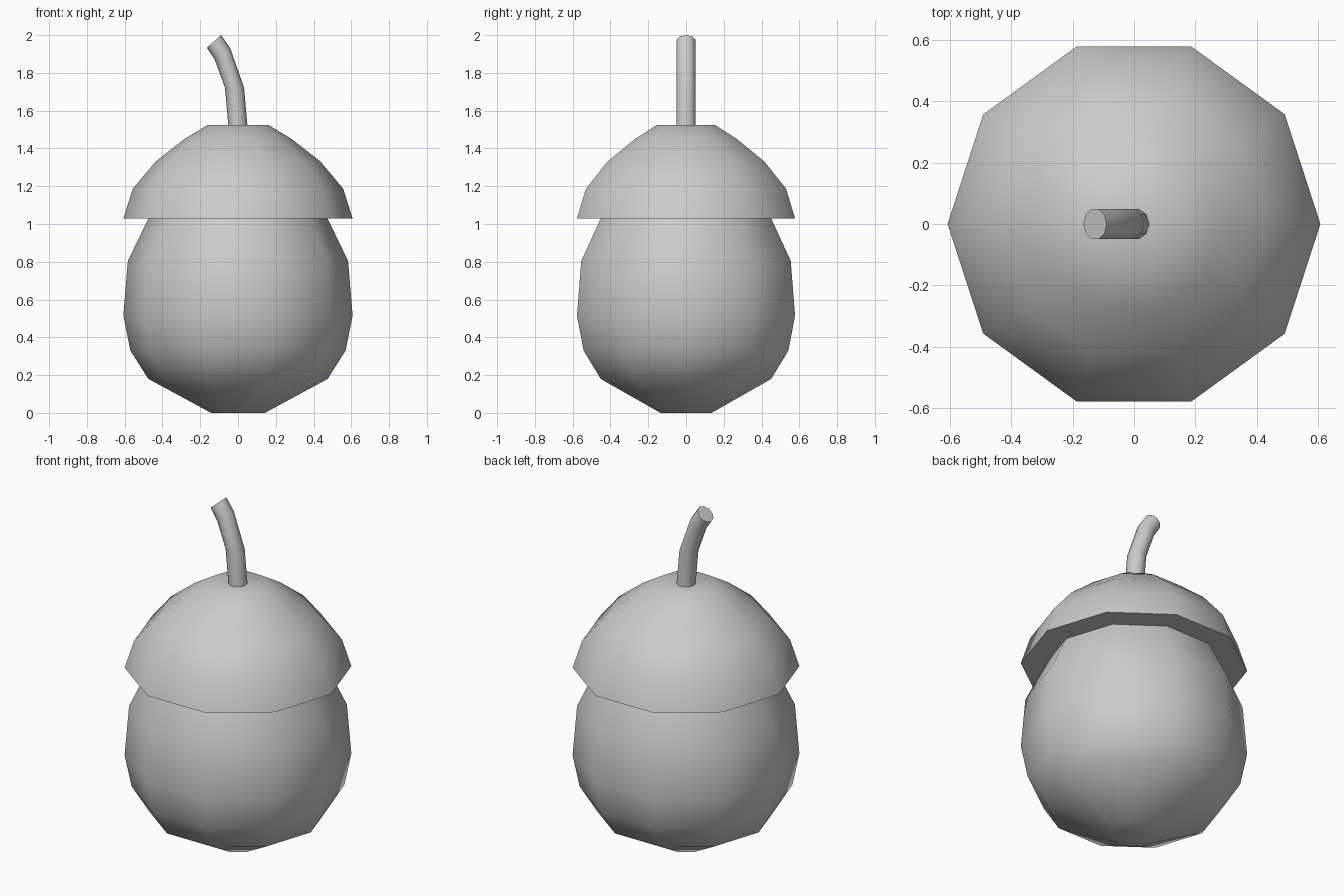
import bpy, bmesh, math

if "Cube" in bpy.data.objects:
    bpy.data.objects.remove(bpy.data.objects["Cube"])

SIDES = 10


def build(name, rings, cap_start=True, cap_end=True):
    """Skin a list of vertex rings, closing the ends when asked."""
    bm = bmesh.new()
    loops = [[bm.verts.new(p) for p in ring] for ring in rings]
    for a, b in zip(loops, loops[1:]):
        for i in range(SIDES):
            j = (i + 1) % SIDES
            bm.faces.new((a[i], a[j], b[j], b[i]))
    if cap_start:
        bm.faces.new(loops[0][::-1])
    if cap_end:
        bm.faces.new(loops[-1])
    mesh = bpy.data.meshes.new(name)
    bm.to_mesh(mesh)
    bm.free()
    obj = bpy.data.objects.new(name, mesh)
    bpy.context.collection.objects.link(obj)
    bpy.ops.object.select_all(action='DESELECT')
    obj.select_set(True)
    bpy.context.view_layer.objects.active = obj
    bpy.ops.object.shade_smooth_by_angle(angle=math.radians(60))
    return obj


def ring(left, right, ry):
    """Ellipse ring spanning two (x, z) points, with half depth ry in y."""
    cx, cz = (left[0] + right[0]) / 2, (left[1] + right[1]) / 2
    hx, hz = (right[0] - left[0]) / 2, (right[1] - left[1]) / 2
    pts = []
    for i in range(SIDES):
        a = math.tau * i / SIDES
        c, s = math.cos(a), math.sin(a)
        pts.append((cx + hx * c, ry * s, cz + hz * c))
    return pts


def lathe(profile):
    return [ring((-r, z), (r, z), r) for r, z in profile]


# Nut body
build("nut_body", lathe([(0.142, 0), (0.475, 0.18), (0.57, 0.33), (0.607, 0.515),
                         (0.583, 0.805), (0.474, 1.03)]), cap_end=False)

# Cap with flat underside rim
build("nut_cap", lathe([(0.474, 1.03), (0.607, 1.03), (0.557, 1.187), (0.437, 1.33),
                        (0.284, 1.45), (0.16, 1.525)]), cap_start=False)

# Bent stem
stem = [((-0.051, 1.52), (0.05, 1.52)), ((-0.069, 1.722), (0.032, 1.722)),
        ((-0.123, 1.87), (-0.041, 1.93)), ((-0.165, 1.933), (-0.089, 2.0))]
build("stem", [ring(l, r, 0.052) for l, r in stem])
